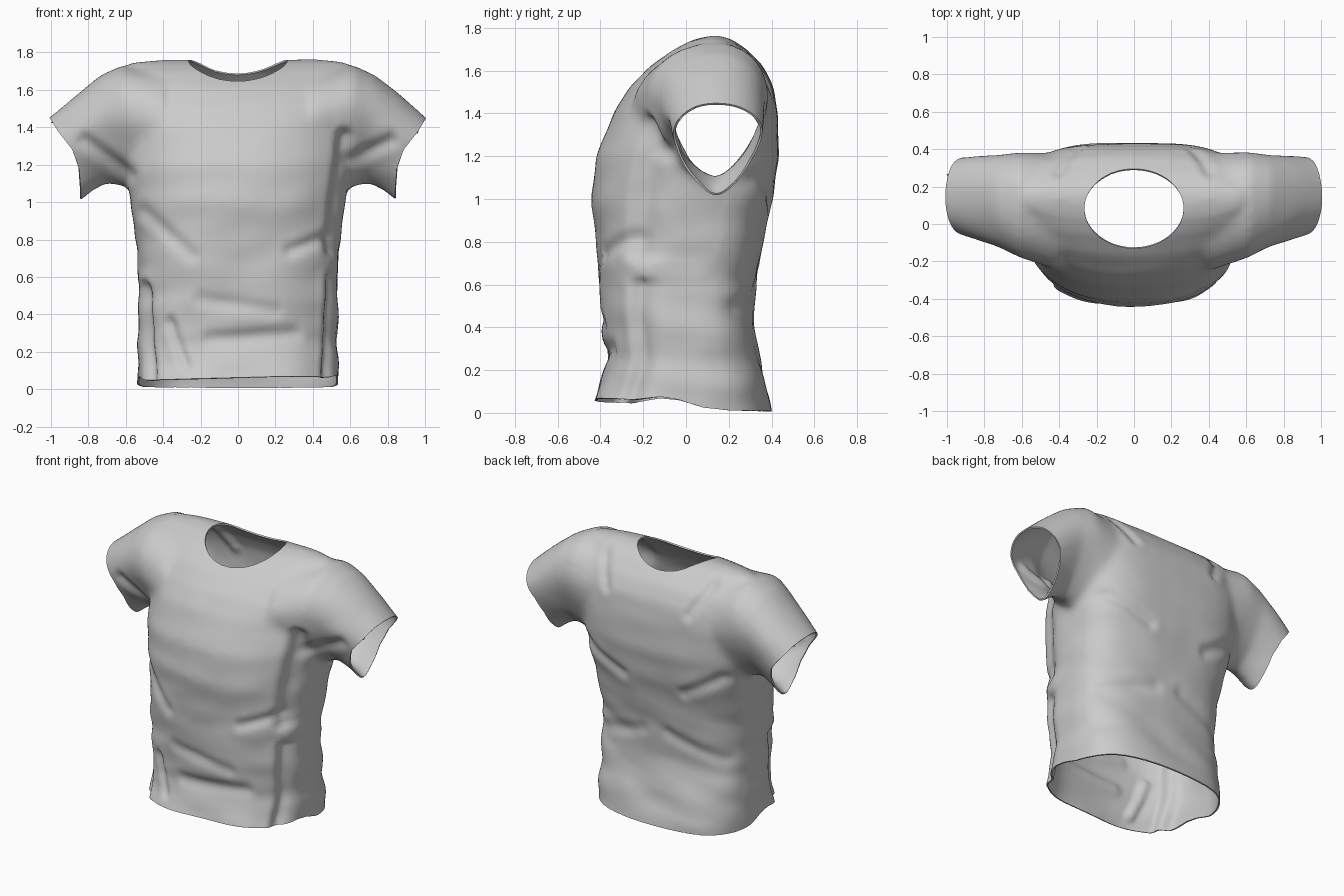
import bpy, bmesh, math
from mathutils import Vector, noise

if "Cube" in bpy.data.objects:
    bpy.data.objects.remove(bpy.data.objects["Cube"])

SIDES = 48

cloth = bpy.data.materials.new("light grey cloth")
cloth.use_nodes = True
grey = (0.6, 0.6, 0.6, 1)
cloth.diffuse_color = grey
cloth.node_tree.nodes["Principled BSDF"].inputs["Base Color"].default_value = grey


def egg(right, left, up, down, n_up, n_down):
    """Closed section whose upper and lower halves have their own roundness."""
    pts = []
    for i in range(SIDES):
        a = math.tau * i / SIDES
        c, s = math.cos(a), math.sin(a)
        p = 2 / (n_up if s >= 0 else n_down)
        u = abs(c) ** p * (right if c >= 0 else -left)
        v = abs(s) ** p * (up if s >= 0 else -down)
        pts.append((u, v))
    return pts


def loft(bm, rings):
    """Closed skin over a list of rings with capped ends."""
    loops = [[bm.verts.new(p) for p in ring] for ring in rings]
    for a, b in zip(loops, loops[1:]):
        for i in range(SIDES):
            j = (i + 1) % SIDES
            bm.faces.new((a[i], a[j], b[j], b[i]))
    bm.faces.new(loops[0])
    bm.faces.new(loops[-1])


def bake(obj):
    """Replace the mesh by its modified result."""
    deps = bpy.context.evaluated_depsgraph_get()
    mesh = bpy.data.meshes.new_from_object(obj.evaluated_get(deps))
    obj.modifiers.clear()
    obj.data = mesh


def along(line, t):
    """Height of a polyline at t."""
    if t <= line[0][0]:
        return line[0][1]
    for (t1, h1), (t2, h2) in zip(line, line[1:]):
        if t <= t2:
            return h1 + (h2 - h1) * (t - t1) / (t2 - t1)
    return line[-1][1]


# Torso: height, half width, front y, back y, front roundness, back roundness
torso = [(-0.12, .54, -.46, .41, 2.8, 3), (0.05, .535, -.435, .39, 2.8, 3),
         (0.25, .53, -.365, .345, 2.8, 3), (0.45, .535, -.395, .31, 2.7, 3),
         (0.65, .535, -.41, .33, 2.6, 3), (0.82, .55, -.42, .365, 2.4, 3),
         (1.0, .575, -.445, .405, 2.2, 3.2), (1.2, .60, -.42, .435, 2.2, 3.4),
         (1.4, .61, -.34, .43, 2.2, 3.4), (1.52, .62, -.265, .41, 2.3, 3.2),
         (1.62, .62, -.17, .36, 2.4, 3), (1.70, .61, -.06, .28, 2.5, 3),
         (1.745, .58, .03, .22, 2.5, 2.5), (1.76, .45, .09, .16, 2, 2)]
bm = bmesh.new()
rings = []
for z, hw, yf, yb, nf, nb in torso:
    yc = (yf + yb) / 2 + .02
    rings.append([(u, yc + v, z) for u, v in egg(hw, hw, yb - yc, yc - yf, nb, nf)])
loft(bm, rings)

# Sleeves: top x, top z, bottom x, bottom z, front y, back y
sleeve = [(.40, 1.70, .40, .95, -.25, .38), (.62, 1.73, .60, 1.08, -.18, .385),
          (.73, 1.68, .70, 1.10, -.125, .37), (.87, 1.57, .77, 1.065, -.085, .365),
          (1.01, 1.45, .85, 1.00, -.05, .355), (1.11, 1.36, .95, .93, -.03, .34)]
for side in (1, -1):
    rings = []
    for tx, tz, bx, bz, yf, yb in sleeve:
        top, bot = Vector((tx, 0, tz)), Vector((bx, 0, bz))
        mid, yc = bot.lerp(top, .62), .14
        axis = (top - bot).normalized()
        ring = []
        for u, v in egg(yb - yc, yc - yf, (top - mid).length, (mid - bot).length, 2.1, 1.55):
            p = mid + axis * v
            ring.append((side * p.x, yc + u, p.z))
        rings.append(ring)
    loft(bm, rings)
bmesh.ops.recalc_face_normals(bm, faces=bm.faces)
mesh = bpy.data.meshes.new("shirt")
bm.to_mesh(mesh)
bm.free()
shirt = bpy.data.objects.new("shirt", mesh)
bpy.context.collection.objects.link(shirt)

# Merge into one soft skin
mod = shirt.modifiers.new("merge", 'REMESH')
mod.mode, mod.voxel_size = 'VOXEL', 0.022
mod = shirt.modifiers.new("soften", 'SMOOTH')
mod.factor, mod.iterations = 0.5, 9
bake(shirt)

# Cloth folds: side (-1 front, 1 back), start x z, end x z, width, depth
folds = [(-1, -.50, .55, -.46, .05, .025, .030), (-1, -.36, .36, -.28, .13, .025, .016),
         (-1, .50, .60, .48, .05, .025, .030), (-1, .57, 1.35, .50, .75, .035, .030),
         (-1, .48, .82, .28, .74, .03, .014), (-1, -.82, 1.33, -.58, 1.15, .035, .016),
         (-1, .82, 1.33, .60, 1.22, .035, .016), (-1, -.5, .95, -.25, .72, .035, .012),
         (-1, -.2, .48, .2, .42, .035, .010), (-1, -.15, .27, .3, .30, .035, .012),
         (1, -.5, 1.1, -.25, .95, .035, .014), (1, .5, 1.1, .2, .98, .035, .014),
         (1, -.45, .5, -.1, .62, .04, .012), (1, .45, .5, .1, .6, .04, .012),
         (1, -.4, 1.68, -.3, 1.5, .03, .014), (1, .4, 1.68, .32, 1.52, .03, .014)]


def fold_depth(co, normal):
    x, y, z = co
    d = 0
    for side, x1, z1, x2, z2, width, depth in folds:
        facing = min(1, max(0, normal.y * side + .3) * 2)
        dx, dz = x2 - x1, z2 - z1
        t = min(1, max(0, ((x - x1) * dx + (z - z1) * dz) / (dx * dx + dz * dz)))
        r = math.hypot(x - x1 - t * dx, z - z1 - t * dz) / width
        if facing and r < 4:
            d += facing * depth * (r * r / 2 - 1) * math.exp(-r * r / 2)
    calm = min(1, max(.35, 1.6 - z))
    return d + .012 * calm * noise.noise(Vector((x * 3.5 + z, y * 4, z * 8 - x)))


# Openings: hem height along y, cuff reach along z, oval neck
hem = [(-.42, .062), (-.25, .055), (-.12, .072), (-.03, .06), (.08, .025), (.2, .012), (.4, .008)]
cuff = [(1.06, .84), (1.18, .85), (1.28, .885), (1.375, .96), (1.44, 1.0), (1.49, 1.04)]


def outside(co):
    """Positive where the cloth is cut away."""
    x, y, z = co
    below = along(hem, y) + .06 * x * max(0, -y) - z
    beyond = abs(x) - along(cuff, z)
    hole = 1 - math.hypot(x / .265, (y - .0825) / .2125) if z > 1 else -1
    return max(below, beyond, hole)


bm = bmesh.new()
bm.from_mesh(shirt.data)
bm.normal_update()
moves = [v.normal * fold_depth(v.co, v.normal) for v in bm.verts]
for v, move in zip(bm.verts, moves):
    v.co += move

# Cut clean edges at the hem, cuffs and neck
bmesh.ops.triangulate(bm, faces=bm.faces)
reach = {v: outside(v.co) for v in bm.verts}
rim = []
for e in list(bm.edges):
    a, b = e.verts
    fa, fb = reach[a], reach[b]
    if fa * fb < 0:
        rim.append(bmesh.utils.edge_split(e, a, fa / (fa - fb))[1])
bmesh.ops.connect_verts(bm, verts=rim)
bmesh.ops.delete(bm, geom=[v for v, f in reach.items() if f > 0], context='VERTS')
bmesh.ops.remove_doubles(bm, verts=bm.verts, dist=.003)
bm.to_mesh(shirt.data)
bm.free()
shirt.data.materials.clear()
shirt.data.materials.append(cloth)

# Thin cloth with a rim
mod = shirt.modifiers.new("thickness", 'SOLIDIFY')
mod.thickness, mod.offset = 0.01, -1
bake(shirt)
bpy.ops.object.select_all(action='DESELECT')
shirt.select_set(True)
bpy.context.view_layer.objects.active = shirt
bpy.ops.object.shade_smooth_by_angle(angle=math.radians(50))
